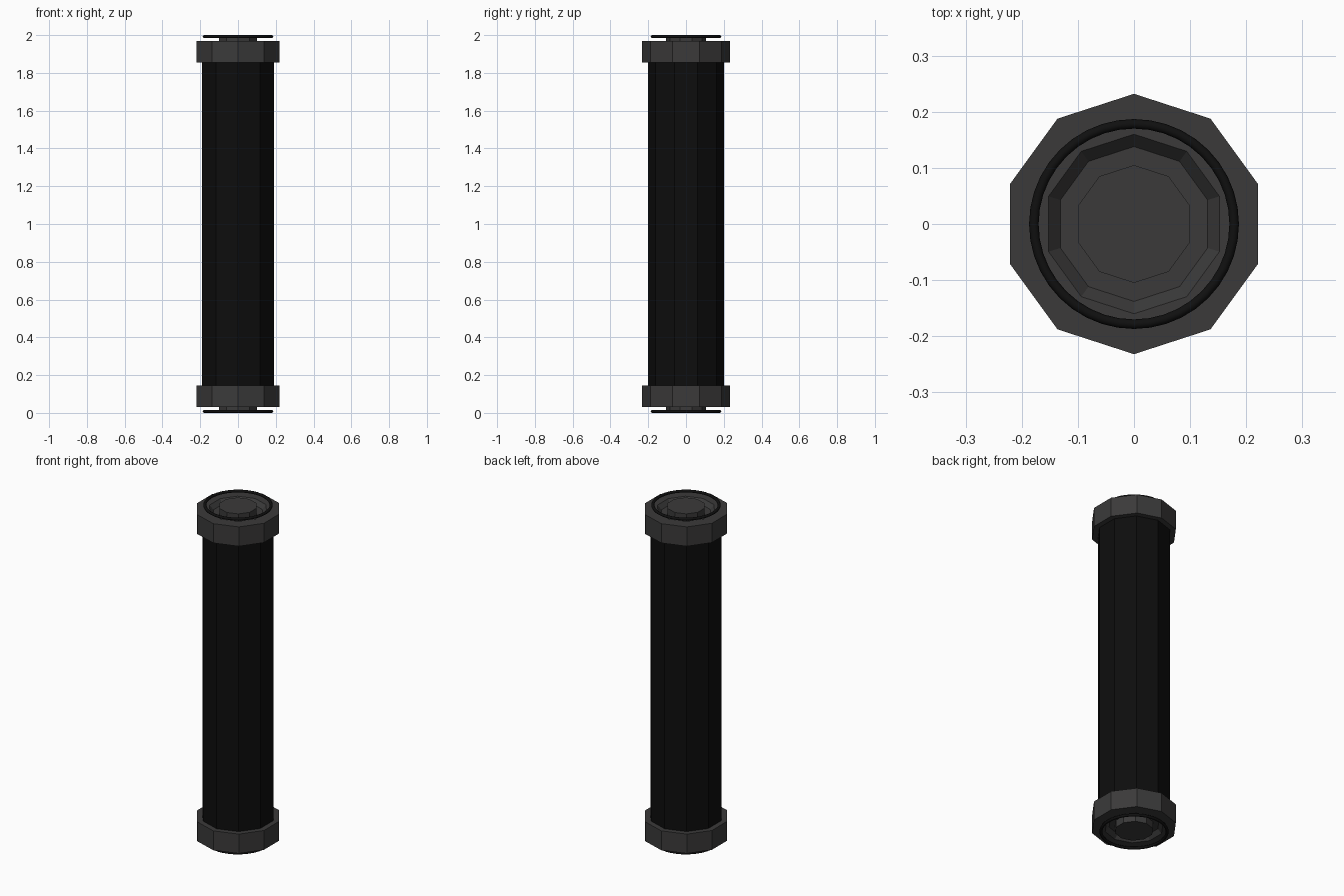
import bpy, bmesh, math
from mathutils import Vector

if "Cube" in bpy.data.objects:
    bpy.data.objects.remove(bpy.data.objects["Cube"])

SIDES = 10
MID = 1.0


def material(name, rgb):
    m = bpy.data.materials.new(name)
    m.diffuse_color = (*rgb, 1)
    m.use_nodes = True
    m.node_tree.nodes["Principled BSDF"].inputs["Base Color"].default_value = m.diffuse_color
    return m


dark = material("black_shell", (0.004, 0.004, 0.004))
black = material("black_seal", (0.005, 0.005, 0.005))
grey = material("dark_metal", (0.043, 0.042, 0.042))


def lathe(name, profile, sides, mat, closed=False):
    """Revolve (radius, z) points around z; caps the open ends."""
    bm = bmesh.new()
    rings = []
    for r, z in profile:
        ang = [math.pi / 2 + i * math.tau / sides for i in range(sides)]
        rings.append([bm.verts.new((r * math.cos(a), r * math.sin(a), z)) for a in ang])
    pairs = list(zip(rings, rings[1:]))
    if closed:
        pairs.append((rings[-1], rings[0]))
    else:
        bm.faces.new(rings[0])
        bm.faces.new(rings[-1])
    for a, b in pairs:
        for i in range(sides):
            j = (i + 1) % sides
            bm.faces.new((a[i], a[j], b[j], b[i]))
    bmesh.ops.recalc_face_normals(bm, faces=bm.faces)
    me = bpy.data.meshes.new(name)
    bm.to_mesh(me)
    bm.free()
    me.materials.append(mat)
    ob = bpy.data.objects.new(name, me)
    bpy.context.collection.objects.link(ob)
    return ob


# long ten-sided tube
lathe("tube_body", [(0.2, 0.14), (0.2, 1.86)], SIDES, dark)

# end cap: collar, recess around a raised centre knob
cap = [(0.19, 1.855), (0.232, 1.855), (0.232, 1.97), (0.16, 1.97),
       (0.138, 1.945), (0.105, 1.945), (0.105, 1.988)]
# thin seal ring, octagonal section
seal = [(0.1785 + 0.0085 * math.cos(k * math.tau / 8),
         1.992 + 0.008 * math.sin(k * math.tau / 8)) for k in range(8)]

for end, flip in (("top", False), ("bottom", True)):
    place = lambda pts: [(r, 2 * MID - z if flip else z) for r, z in pts]
    lathe(end + "_cap", place(cap), SIDES, grey)
    ring = lathe(end + "_seal_ring", place(seal), 40, black, closed=True)
    for p in ring.data.polygons:
        p.use_smooth = True
